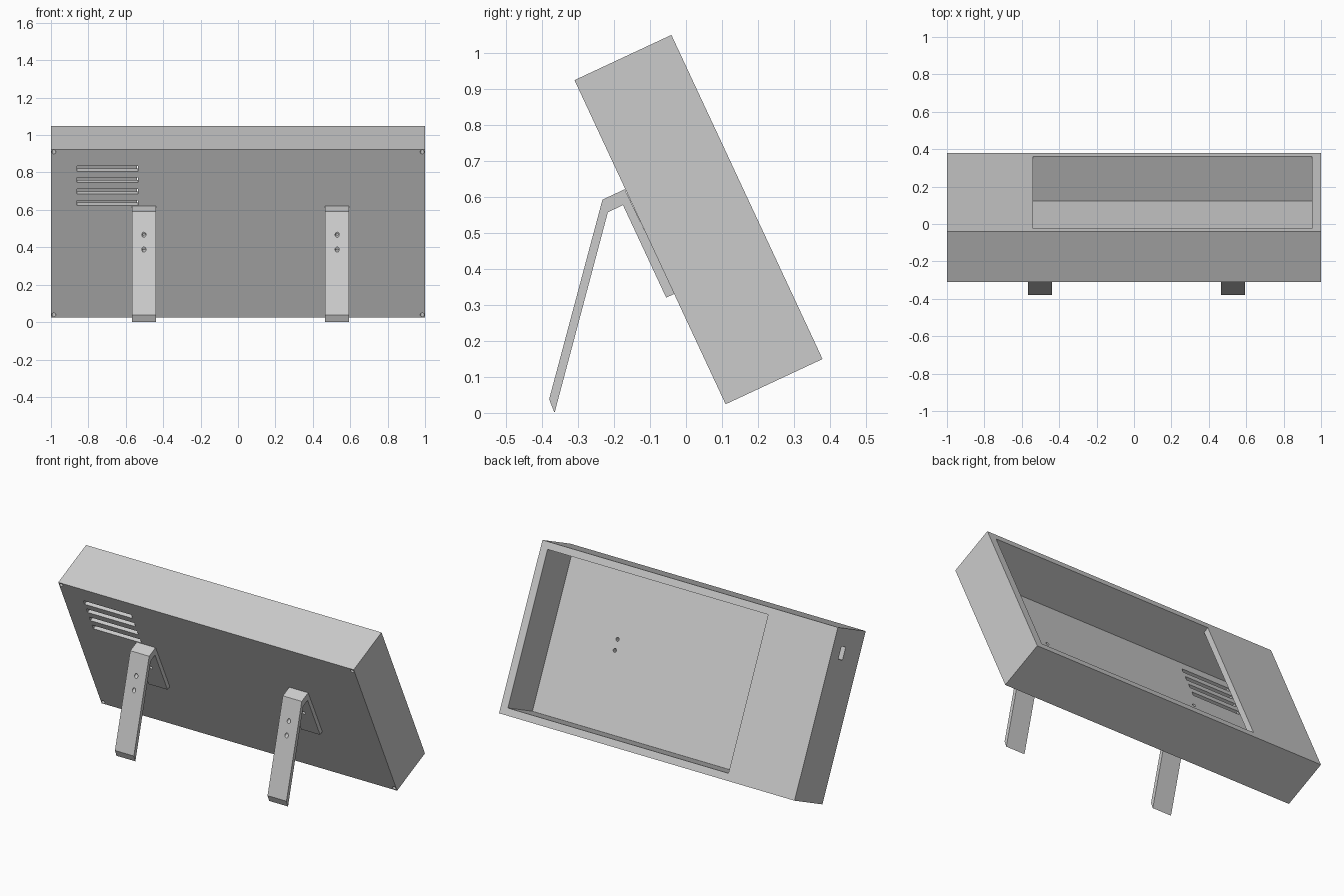
import bpy, bmesh, math
from mathutils import Matrix, Vector

if "Cube" in bpy.data.objects:
    bpy.data.objects.remove(bpy.data.objects["Cube"], do_unlink=True)

grey = bpy.data.materials.new("light grey")
grey.use_nodes = True
grey.diffuse_color = (0.6, 0.6, 0.6, 1)
grey.node_tree.nodes["Principled BSDF"].inputs["Base Color"].default_value = (0.6, 0.6, 0.6, 1)

# Tilted frame of the case: local y is depth, local z runs up the slope
TILT = Matrix.Translation((0, 0.11, 0.024)) @ Matrix.Rotation(math.radians(25), 4, 'X')
LENGTH, DEPTH, WALL, RIM = 0.993, 0.297, 0.035, 0.042


def make_object(name, bm):
    bmesh.ops.recalc_face_normals(bm, faces=bm.faces)
    mesh = bpy.data.meshes.new(name)
    bm.to_mesh(mesh)
    bm.free()
    mesh.materials.append(grey)
    obj = bpy.data.objects.new(name, mesh)
    bpy.context.collection.objects.link(obj)
    return obj


def box(name, low, high):
    """Box between two corners given in the tilted frame."""
    low, high = Vector(low), Vector(high)
    bm = bmesh.new()
    bmesh.ops.create_cube(bm, size=1)
    place = Matrix.Translation((low + high) / 2) @ Matrix.Diagonal((*(high - low), 1))
    bm.transform(TILT @ place)
    return make_object(name, bm)


def rod(x, z, y0, y1, radius=0.011):
    """Round cutter along the depth of the case."""
    bm = bmesh.new()
    bmesh.ops.create_cone(bm, cap_ends=True, segments=20, radius1=radius,
                          radius2=radius, depth=y1 - y0)
    place = Matrix.Translation((x, (y0 + y1) / 2, z)) @ Matrix.Rotation(math.pi / 2, 4, 'X')
    bm.transform(TILT @ place)
    return make_object("hole_cutter", bm)


def cut(target, cutter):
    cutter.hide_render = True
    mod = target.modifiers.new("cut", 'BOOLEAN')
    mod.operation, mod.solver, mod.object = 'DIFFERENCE', 'EXACT', cutter
    bpy.context.view_layer.objects.active = target
    bpy.ops.object.modifier_apply(modifier=mod.name)
    bpy.data.objects.remove(cutter, do_unlink=True)


# Hollow case with a wide opening that leaves a cover over one end
case = box("case", (-1, 0, 0), (1, DEPTH, LENGTH))
cut(case, box("cavity", (-0.955, WALL, RIM), (0.953, DEPTH - WALL, LENGTH - RIM)))
cut(case, box("opening", (-0.54, DEPTH - WALL - 0.02, RIM),
              (0.953, DEPTH + 0.1, LENGTH - RIM)))

# Ventilation slots and the cable slot in the end wall
for i in range(4):
    z = 0.677 + i * 0.067
    cut(case, box("vent", (-0.86, -0.1, z - 0.015), (-0.535, WALL + 0.03, z + 0.015)))
cut(case, box("cable_slot", (-1.1, 0.165, 0.815), (-0.9, 0.21, 0.89)))

# Blind screw holes along the top and bottom rims
for x in (-0.985, -0.017, 0.017, 0.985):
    for z in (0.016, LENGTH - 0.016):
        cut(case, rod(x, z, -0.05, 0.05))

# Folded strip legs, drilled through together with the case
PROFILE = [(-0.17, 0.621), (-0.232, 0.592), (-0.38, 0.038), (-0.365, 0),
           (-0.217, 0.557), (-0.175, 0.577), (-0.055, 0.32), (-0.031, 0.331)]
for name, x in (("right_leg", -0.503), ("left_leg", 0.53)):
    bm = bmesh.new()
    face = bm.faces.new([bm.verts.new((x - 0.064, y, z)) for y, z in PROFILE])
    side = bmesh.ops.extrude_face_region(bm, geom=[face])["geom"]
    bmesh.ops.translate(bm, vec=(0.128, 0, 0),
                        verts=[v for v in side if isinstance(v, bmesh.types.BMVert)])
    leg = make_object(name, bm)
    for z in (0.497, 0.56):
        cut(leg, rod(x, z, -0.4, 0.1))
        cut(case, rod(x, z, -0.1, 0.1))

# Crisp edges, smooth hole walls
for obj in bpy.context.view_layer.objects:
    obj.select_set(obj.type == 'MESH')
bpy.context.view_layer.objects.active = case
bpy.ops.object.shade_smooth_by_angle(angle=math.radians(30))
